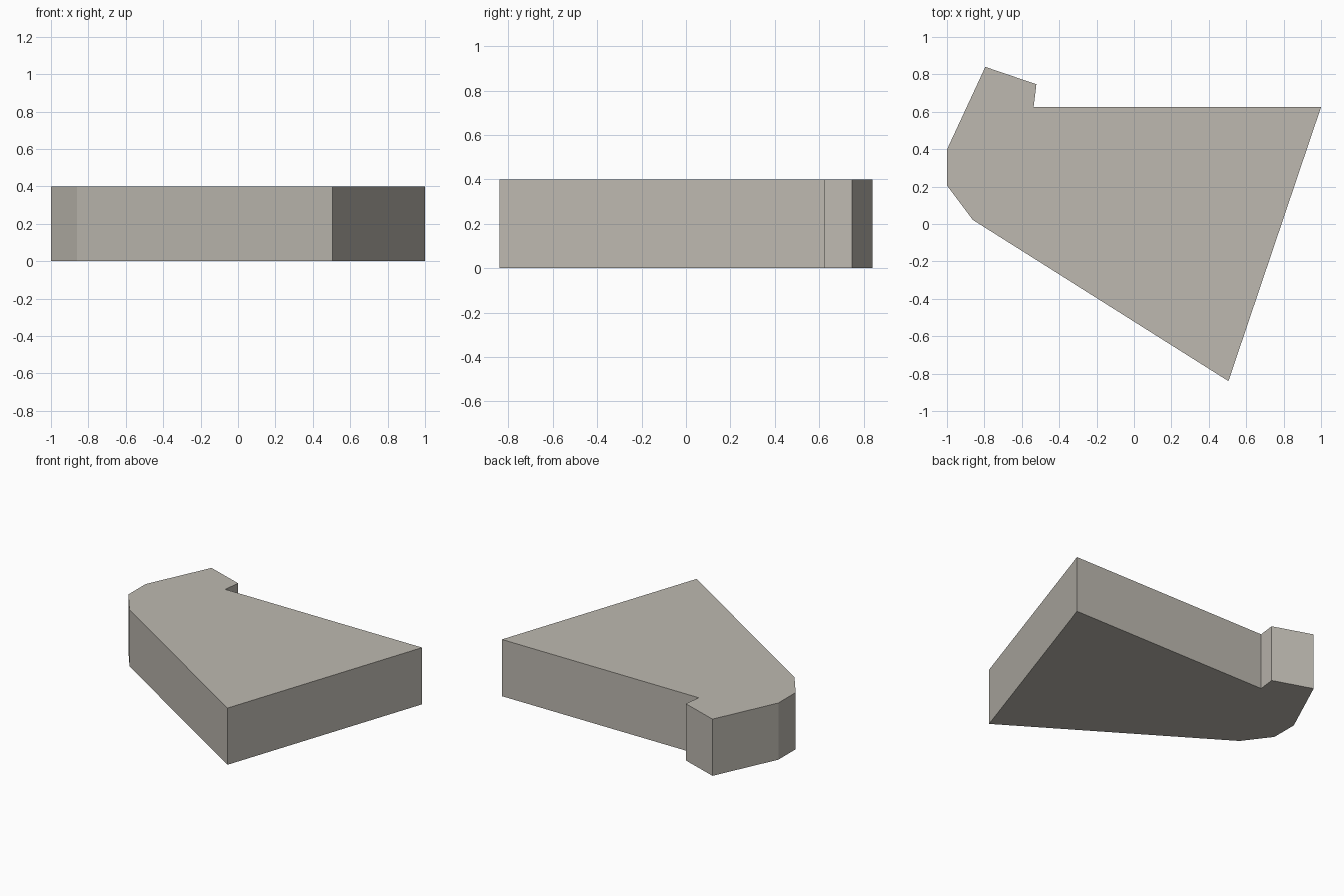
import bpy, bmesh

if "Cube" in bpy.data.objects:
    bpy.data.objects.remove(bpy.data.objects["Cube"])

HEIGHT = 0.4

# Plan outline, counter-clockwise
OUTLINE = [(0.505, -0.84), (1.0, 0.625), (-0.537, 0.625), (-0.522, 0.747),
           (-0.795, 0.84), (-1.0, 0.398), (-1.0, 0.206), (-0.862, 0.022)]

stone = bpy.data.materials.new("warm grey stone")
stone.diffuse_color = (0.51, 0.485, 0.435, 1)
stone.use_nodes = True
stone.node_tree.nodes["Principled BSDF"].inputs["Base Color"].default_value = stone.diffuse_color

# Slab: outline extruded straight up
bm = bmesh.new()
base = bm.faces.new([bm.verts.new((x, y, 0)) for x, y in OUTLINE])
top = bmesh.ops.extrude_face_region(bm, geom=[base], use_keep_orig=True)
verts = [g for g in top["geom"] if isinstance(g, bmesh.types.BMVert)]
bmesh.ops.translate(bm, verts=verts, vec=(0, 0, HEIGHT))
bmesh.ops.recalc_face_normals(bm, faces=bm.faces)

mesh = bpy.data.meshes.new("stone_slab")
bm.to_mesh(mesh)
bm.free()
mesh.materials.append(stone)
slab = bpy.data.objects.new("stone_slab", mesh)
bpy.context.collection.objects.link(slab)
